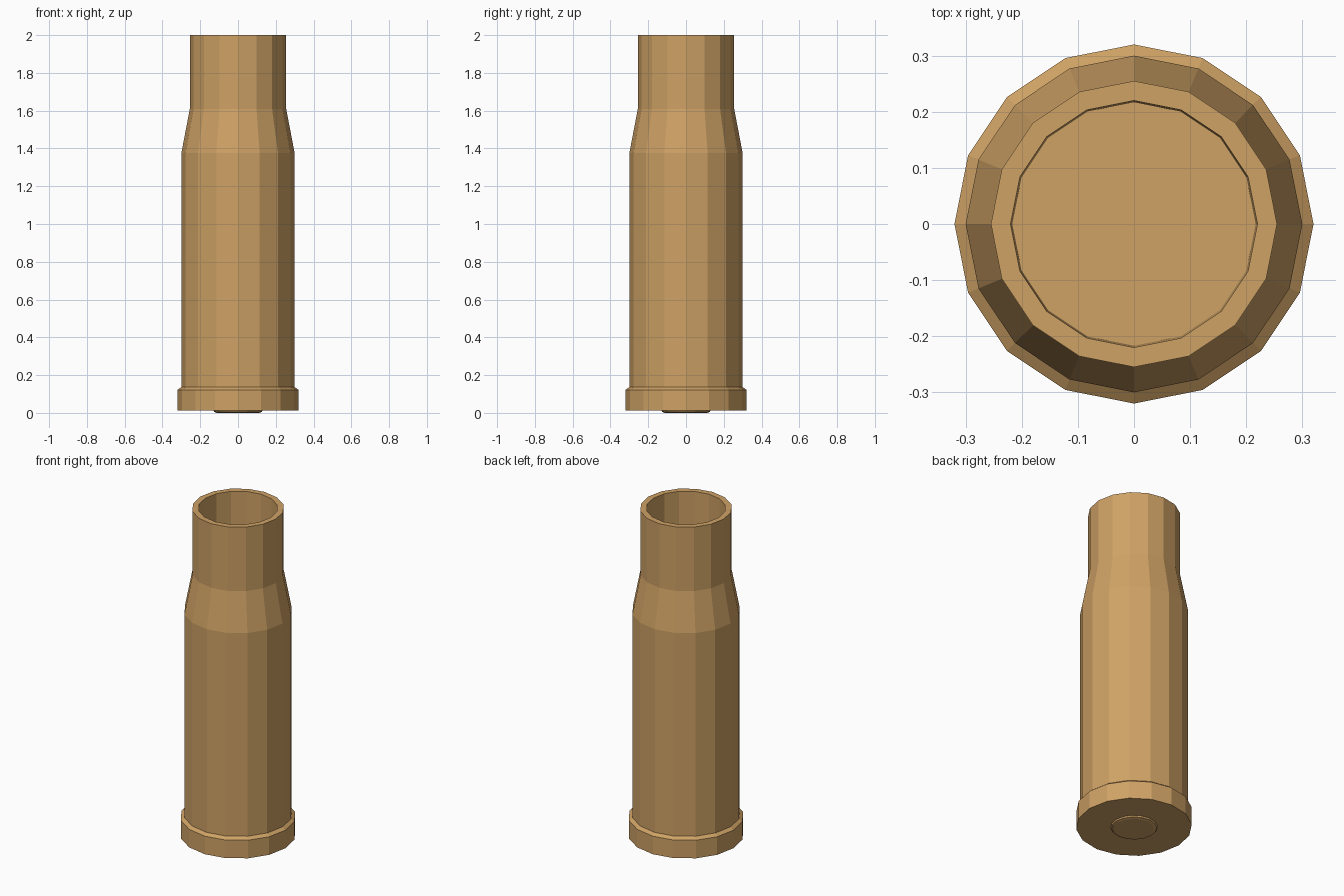
import bpy, bmesh
from math import cos, sin, pi

if "Cube" in bpy.data.objects:
    bpy.data.objects.remove(bpy.data.objects["Cube"])

SIDES = 16

brass = bpy.data.materials.new("brass")
brass.diffuse_color = (0.62, 0.36, 0.13, 1)
brass.use_nodes = True
brass.node_tree.nodes["Principled BSDF"].inputs["Base Color"].default_value = brass.diffuse_color


def lathe(name, profile, cap_start=False, cap_end=False):
    """Revolve (radius, z) points around z, with optional end caps."""
    bm = bmesh.new()
    rings = [[bm.verts.new((r * cos(2 * pi * i / SIDES), r * sin(2 * pi * i / SIDES), z))
              for i in range(SIDES)] for r, z in profile]
    for a, b in zip(rings, rings[1:]):
        for i in range(SIDES):
            j = (i + 1) % SIDES
            bm.faces.new((a[i], a[j], b[j], b[i]))
    if cap_start:
        bm.faces.new(rings[0][::-1])
    if cap_end:
        bm.faces.new(rings[-1])
    mesh = bpy.data.meshes.new(name)
    bm.to_mesh(mesh)
    bm.free()
    mesh.materials.append(brass)
    obj = bpy.data.objects.new(name, mesh)
    bpy.context.collection.objects.link(obj)
    return obj


# Hollow casing: base, rim, body, shoulder, neck, then down the bore
lathe("casing", [
    (0.13, 0.012), (0.32, 0.012), (0.32, 0.122), (0.30, 0.137),
    (0.30, 1.375), (0.255, 1.61), (0.255, 2.0),
    (0.22, 2.0), (0.217, 0.14),
], cap_end=True)

# Raised primer cap under the base
lathe("primer", [(0.11, 0.0), (0.125, 0.004), (0.13, 0.012)], cap_start=True)
